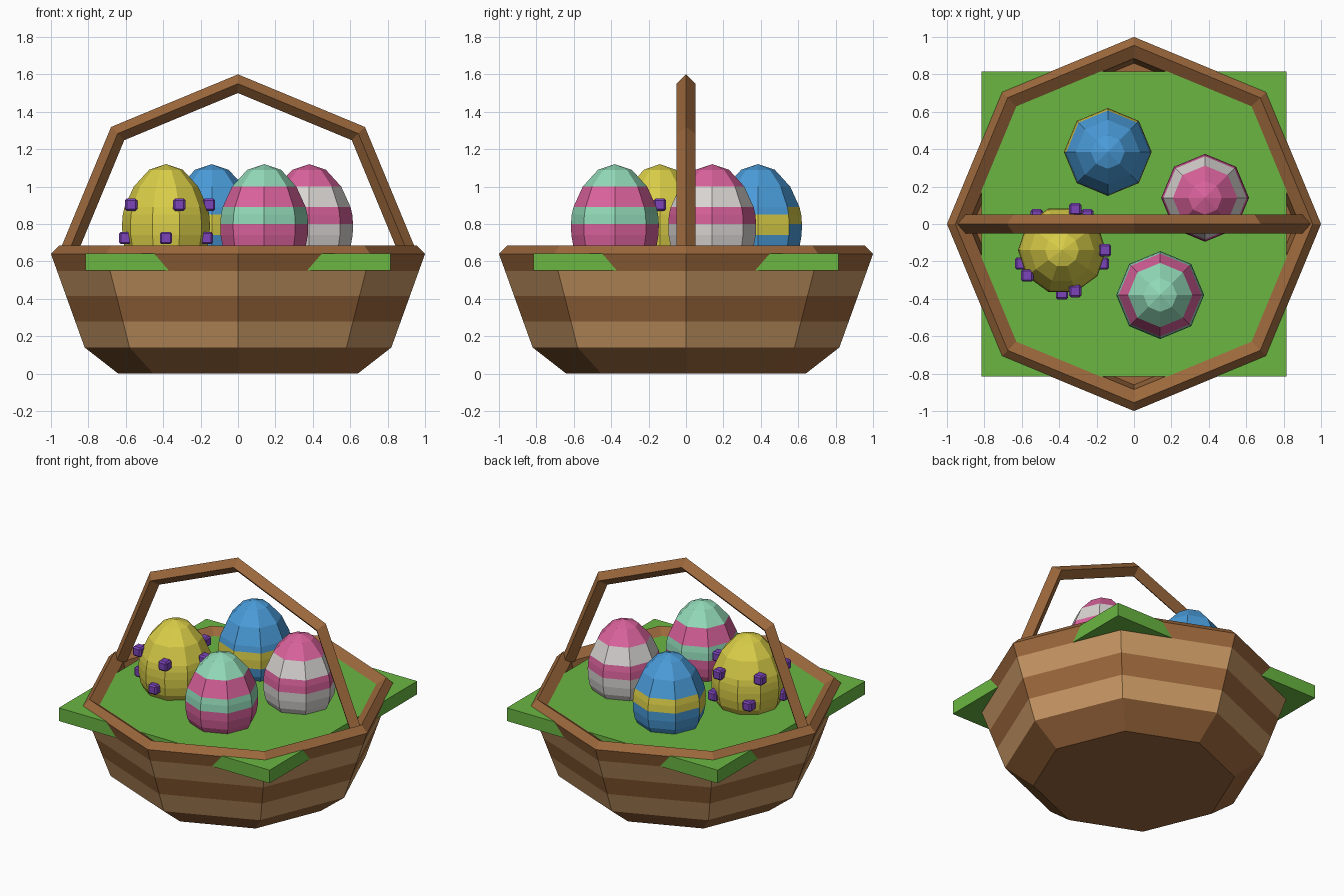
import bpy
import bmesh
from math import sin, cos, pi, radians
from mathutils import Matrix

cube = bpy.data.objects.get("Cube")
if cube:
    bpy.data.objects.remove(cube)


def material(name, rgb):
    linear = [((c / 255 + 0.055) / 1.055) ** 2.4 for c in rgb] + [1]
    mat = bpy.data.materials.new(name)
    mat.use_nodes = True
    mat.diffuse_color = linear
    mat.node_tree.nodes["Principled BSDF"].inputs["Base Color"].default_value = linear
    return mat


BROWN = material("brown wicker", (156, 104, 60))
TAN = material("tan wicker", (200, 152, 100))
GREEN = material("grass green", (106, 182, 66))
YELLOW = material("yellow", (218, 206, 72))
BLUE = material("blue", (74, 156, 218))
MINT = material("mint", (146, 218, 184))
PINK = material("pink", (218, 98, 156))
WHITE = material("soft white", (218, 214, 212))
PURPLE = material("purple", (124, 68, 186))


def finish(name, bm, mats, rule=None, location=(0, 0, 0)):
    """Turn a bmesh into an object, colouring faces by a rule on their centre."""
    bmesh.ops.recalc_face_normals(bm, faces=bm.faces[:])
    if rule:
        for f in bm.faces:
            f.material_index = rule(f.calc_center_median())
    mesh = bpy.data.meshes.new(name)
    bm.to_mesh(mesh)
    bm.free()
    for m in mats:
        mesh.materials.append(m)
    obj = bpy.data.objects.new(name, mesh)
    obj.location = location
    bpy.context.collection.objects.link(obj)
    return obj


def lathe(profile, sides):
    """Spin (radius, height) points into a faceted solid with closed ends."""
    bm = bmesh.new()
    rings = []
    for r, z in profile:
        rings.append([bm.verts.new((r * cos(2 * pi * i / sides),
                                    r * sin(2 * pi * i / sides), z))
                      for i in range(sides)])
    for a, b in zip(rings, rings[1:]):
        for i in range(sides):
            j = (i + 1) % sides
            bm.faces.new((a[i], a[j], b[j], b[i]))
    bm.faces.new(rings[0])
    bm.faces.new(rings[-1])
    bmesh.ops.remove_doubles(bm, verts=bm.verts[:], dist=0.0001)
    return bm


# Octagonal basket with alternating woven bands
def wall_radius(z):
    return 0.82 + (z - 0.14) * 0.36


levels = [0.14, 0.28, 0.415, 0.55, 0.64]
basket_profile = [(0.64, 0)] + [(wall_radius(z), z) for z in levels]
basket_profile += [(0.955, 0.685), (0.885, 0.64), (0.86, 0.5)]


def basket_rule(c):
    inside = c.xy.length < 0.7 and c.z > 0.45
    light = 0.14 < c.z < 0.28 or 0.415 < c.z < 0.55
    return 1 if light and not inside and c.xy.length > wall_radius(c.z) * 0.9 else 0


finish("basket", lathe(basket_profile, 8), [BROWN, TAN], basket_rule)

# Square sheet of grass poking through the wall at its corners
bm = bmesh.new()
bmesh.ops.create_cube(bm, size=1)
bmesh.ops.scale(bm, vec=(1.63, 1.63, 0.092), verts=bm.verts[:])
finish("grass", bm, [GREEN], location=(0, 0, 0.597))

# Arched handle: a diamond section swept over half an octagon
bm = bmesh.new()
sections = []
for k in range(5):
    a = k * pi / 4
    sections.append([bm.verts.new((r * cos(a), y, 0.64 + r * sin(a)))
                     for r, y in ((0.96, 0), (0.91, 0.05), (0.86, 0), (0.91, -0.05))])
for s, t in zip(sections, sections[1:]):
    for i in range(4):
        j = (i + 1) % 4
        bm.faces.new((s[i], s[j], t[j], t[i]))
bm.faces.new(sections[0])
bm.faces.new(sections[-1])
finish("handle", bm, [BROWN])

# Painted eggs
EGG = [(0.09, 0.53), (0.18, 0.6), (0.222, 0.68), (0.233, 0.74), (0.235, 0.8),
       (0.231, 0.85), (0.222, 0.89), (0.172, 1.0), (0.09, 1.09), (0, 1.12)]


def striped(c):
    return 1 if c.z < 0.8 or 0.89 < c.z < 1.0 else 0


def stepped_belt(c):
    # The belt sits one step higher around the back of the egg
    low, high = (0.8, 0.89) if c.y - c.x * 0.5 > 0.05 else (0.74, 0.85)
    return 1 if low < c.z < high else 0


eggs = [("mint_egg", (0.14, -0.38), 8, [MINT, PINK], striped),
        ("pink_egg", (0.38, 0.14), 8, [PINK, WHITE], striped),
        ("blue_egg", (-0.14, 0.385), 8, [BLUE, YELLOW], stepped_belt),
        ("yellow_egg", (-0.385, -0.14), 10, [YELLOW], None)]
for name, (x, y), sides, mats, rule in eggs:
    finish(name, lathe(EGG, sides), mats, rule, (x, y, 0))

# Two staggered rings of bevelled studs on the yellow egg
bm = bmesh.new()
for z, start in ((0.903, 0), (0.725, 54)):
    for k in range(5):
        a = radians(start + 72 * k)
        spot = Matrix.Translation((0.23 * cos(a), 0.23 * sin(a), z))
        bmesh.ops.create_cube(bm, size=0.066, matrix=spot)
bmesh.ops.bevel(bm, geom=bm.edges[:], offset=0.01, segments=1, affect='EDGES')
finish("egg_studs", bm, [PURPLE], location=(-0.385, -0.14, 0))
